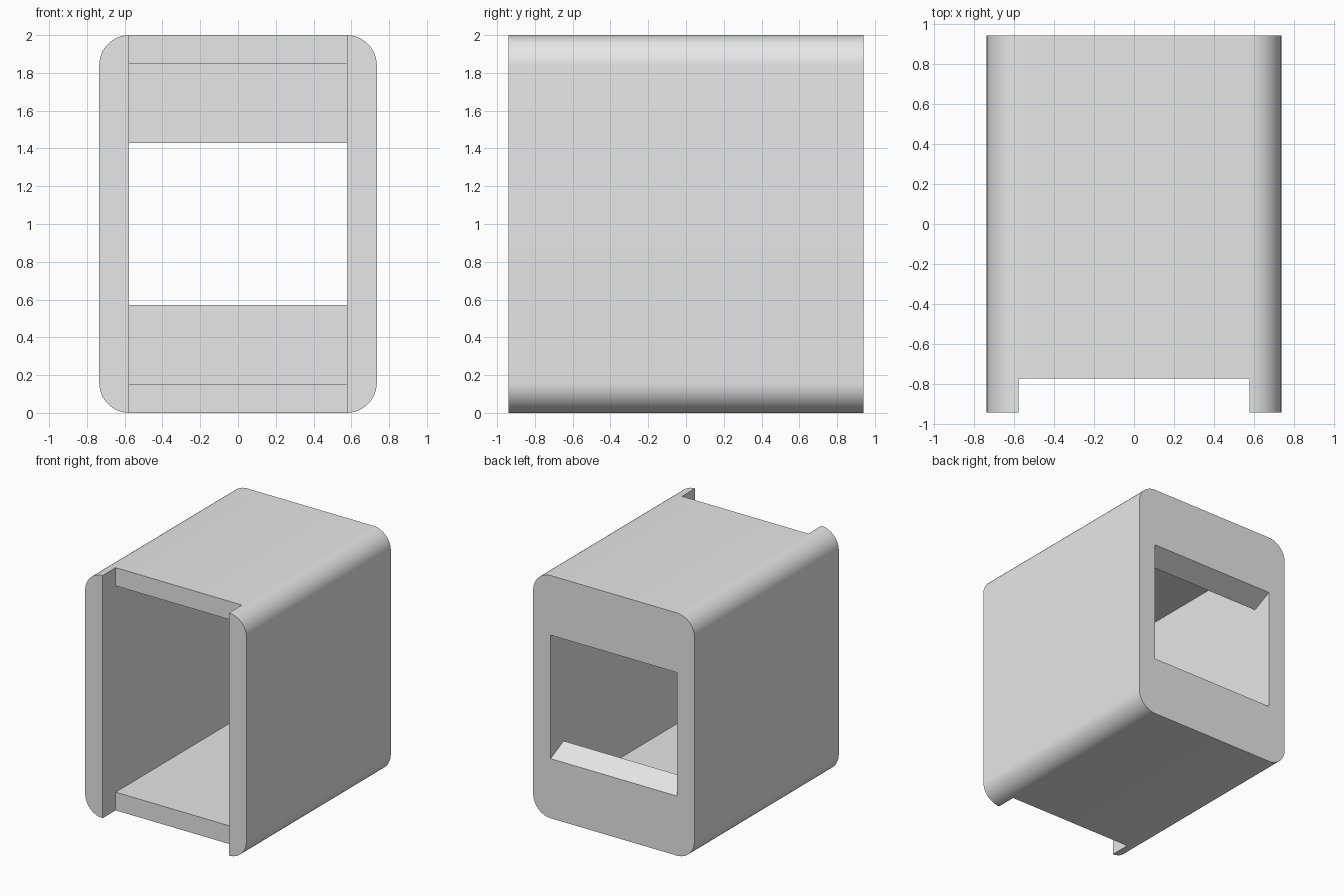
import bpy, bmesh, math

cube = bpy.data.objects.get("Cube")
if cube:
    bpy.data.objects.remove(cube, do_unlink=True)

HALF_W, HALF_D, HEIGHT = 0.735, 0.94, 2.0
RADIUS, WALL = 0.16, 0.17
OPEN_W = 0.576
INNER_Y = HALF_D - WALL


def make_prism(name, points, axis, half_length):
    """Extrude a closed profile symmetrically along the x or y axis."""
    bm = bmesh.new()
    rings = []
    for s in (-half_length, half_length):
        rings.append([bm.verts.new((s, a, z) if axis == "x" else (a, s, z))
                      for a, z in points])
    bm.faces.new(rings[0])
    bm.faces.new(rings[1])
    n = len(points)
    for i in range(n):
        j = (i + 1) % n
        bm.faces.new((rings[0][i], rings[0][j], rings[1][j], rings[1][i]))
    bmesh.ops.recalc_face_normals(bm, faces=bm.faces)
    mesh = bpy.data.meshes.new(name)
    bm.to_mesh(mesh)
    bm.free()
    obj = bpy.data.objects.new(name, mesh)
    bpy.context.collection.objects.link(obj)
    return obj


# Single grey material
grey = bpy.data.materials.new("light_grey")
grey.use_nodes = True
colour = (0.8, 0.8, 0.8, 1.0)
grey.diffuse_color = colour
grey.node_tree.nodes["Principled BSDF"].inputs["Base Color"].default_value = colour

# Rounded rectangular sleeve running front to back
STEPS = 12
outline = []
for corner, (sx, sz) in enumerate(((1, 1), (-1, 1), (-1, -1), (1, -1))):
    cx = sx * (HALF_W - RADIUS)
    cz = HEIGHT / 2 + sz * (HEIGHT / 2 - RADIUS)
    for i in range(STEPS + 1):
        a = math.pi / 2 * (corner + i / STEPS)
        outline.append((cx + RADIUS * math.cos(a), cz + RADIUS * math.sin(a)))
housing = make_prism("housing", outline, "y", HALF_D)
housing.data.materials.append(grey)

# Side profile of the void: front notch, cavity and flared rear window
lower = [(-1.1, -0.2), (-INNER_Y, -0.2), (-INNER_Y, 0.15), (INNER_Y, 0.15),
         (INNER_Y, 0.572), (INNER_Y + 2 * WALL, 0.41)]
upper = [(y, HEIGHT - z) for y, z in reversed(lower)]
cutter = make_prism("void_cutter", lower + upper, "x", OPEN_W)
cutter.hide_render = True

cut = housing.modifiers.new("void", "BOOLEAN")
cut.operation = "DIFFERENCE"
cut.solver = "EXACT"
cut.object = cutter

# Apply the cut, drop the cutter and shade the rounded corners smooth
bpy.context.view_layer.objects.active = housing
housing.select_set(True)
bpy.ops.object.modifier_apply(modifier=cut.name)
bpy.data.objects.remove(cutter, do_unlink=True)
bpy.ops.object.shade_smooth_by_angle(angle=math.radians(30))
